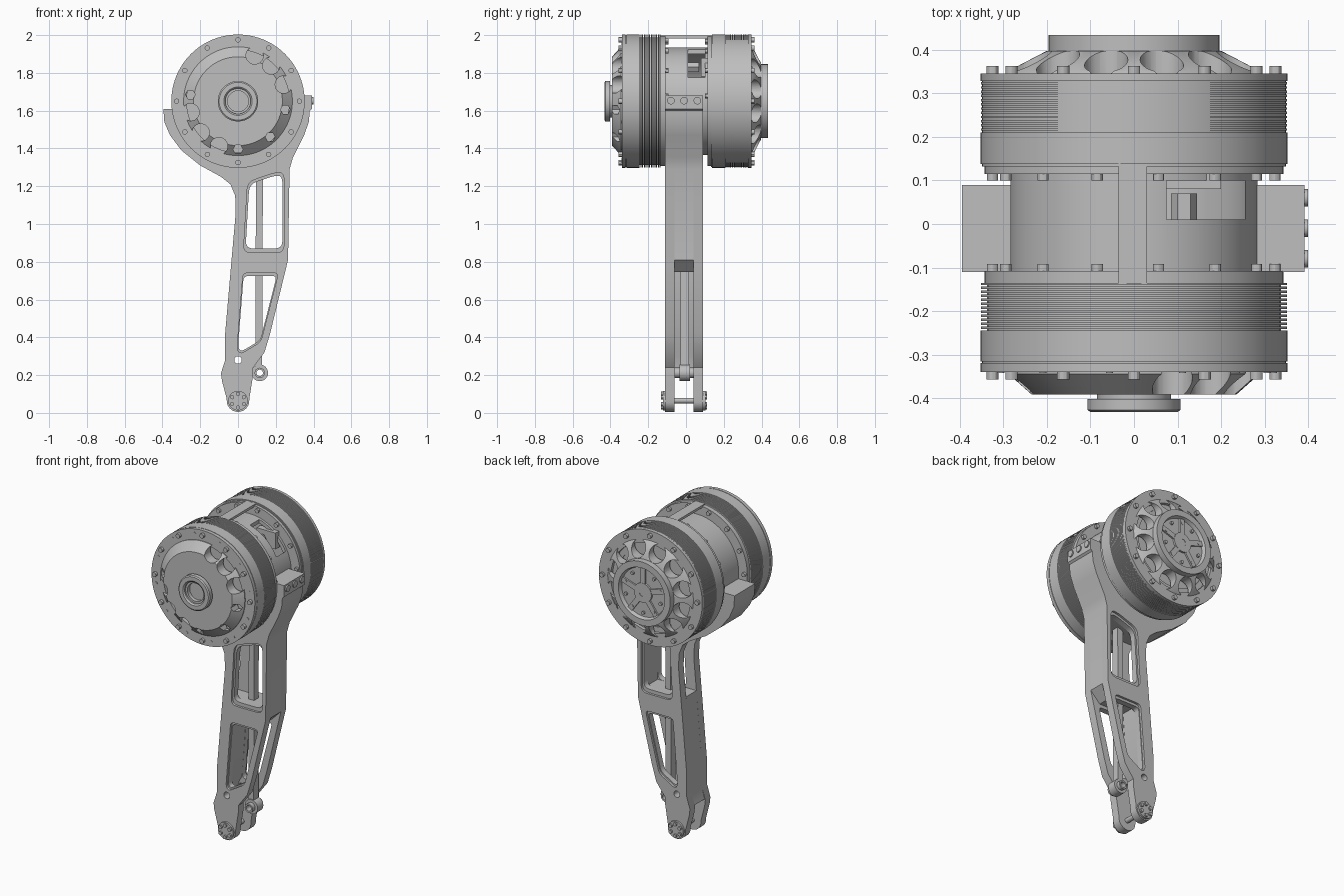
import bpy, bmesh
from math import sin, cos, pi, radians
from mathutils import Vector

cube = bpy.data.objects.get("Cube")
if cube:
    bpy.data.objects.remove(cube)

GREY = (0.52, 0.52, 0.52, 1)
grey = bpy.data.materials.new("machined grey")
grey.use_nodes = True
grey.diffuse_color = GREY
grey.node_tree.nodes["Principled BSDF"].inputs["Base Color"].default_value = GREY

HIP = 1.65          # height of the motor axis
parts = []


def finish(name, bm):
    bmesh.ops.remove_doubles(bm, verts=bm.verts, dist=1e-5)
    bmesh.ops.delete(bm, geom=[e for e in bm.edges if not e.link_faces], context='EDGES')
    bmesh.ops.recalc_face_normals(bm, faces=bm.faces)
    if bm.calc_volume(signed=True) < 0:
        bmesh.ops.reverse_faces(bm, faces=bm.faces)
    mesh = bpy.data.meshes.new(name)
    bm.to_mesh(mesh)
    bm.free()
    mesh.materials.append(grey)
    ob = bpy.data.objects.new(name, mesh)
    bpy.context.collection.objects.link(ob)
    parts.append(ob)
    return ob


def add_lathe(bm, profile, x=0, z=HIP, segs=96):
    """Turn a closed (radius, y) profile about an axis along y."""
    rings = []
    for i in range(segs):
        a = 2 * pi * i / segs
        rings.append([bm.verts.new((x + r * cos(a), y, z + r * sin(a))) for r, y in profile])
    for i, ring in enumerate(rings):
        nxt = rings[(i + 1) % segs]
        for j in range(len(profile)):
            k = (j + 1) % len(profile)
            if profile[j][0] or profile[k][0]:
                bm.faces.new((ring[j], ring[k], nxt[k], nxt[j]))


def lathe(name, profile, x=0, z=HIP, segs=96):
    bm = bmesh.new()
    add_lathe(bm, profile, x, z, segs)
    return finish(name, bm)


def rod(r, y0, y1):
    return [(0, y0), (r, y0), (r, y1), (0, y1)]


def tube(r_in, r_out, y0, y1):
    return [(r_in, y0), (r_out, y0), (r_out, y1), (r_in, y1)]


def circle_of(name, profile, angles, radius, z=HIP, segs=12):
    """Repeat a small turned shape around an axis."""
    bm = bmesh.new()
    for a in angles:
        a = radians(a)
        add_lathe(bm, profile, radius * cos(a), z + radius * sin(a), segs)
    return finish(name, bm)


def prism(name, outline, y0, y1, holes=()):
    """Extrude an (x, z) outline with holes along y."""
    bm = bmesh.new()
    for loop in (outline, *holes):
        verts = [bm.verts.new((x, y0, z)) for x, z in loop]
        for i, v in enumerate(verts):
            bm.edges.new((verts[i - 1], v))
    bmesh.ops.triangle_fill(bm, edges=bm.edges[:], use_beauty=True, normal=(0, -1, 0))
    out = bmesh.ops.extrude_face_region(bm, geom=bm.faces[:])
    bmesh.ops.translate(bm, vec=(0, y1 - y0, 0),
                        verts=[v for v in out["geom"] if isinstance(v, bmesh.types.BMVert)])
    return finish(name, bm)


def box(name, x0, x1, y0, y1, z0, z1):
    return prism(name, [(x0, z0), (x1, z0), (x1, z1), (x0, z1)], y0, y1)


def rounded(outline, r):
    """Replace each corner of an outline with a short curve."""
    pts = [Vector(p) for p in outline]
    result = []
    for i, p in enumerate(pts):
        ends = []
        for q in (pts[i - 1], pts[(i + 1) % len(pts)]):
            d = q - p
            ends.append(p + d.normalized() * min(r, d.length * 0.45))
        for t in (0, 0.25, 0.5, 0.75, 1):
            result.append(tuple(ends[0] * (1 - t) ** 2 + p * 2 * t * (1 - t) + ends[1] * t * t))
    return result


def grown(outline, factor):
    mid = sum((Vector(p) for p in outline), Vector((0, 0))) / len(outline)
    return [tuple(mid + (Vector(p) - mid) * factor) for p in outline]


def arc(x, z, r, angles):
    return [(x + r * cos(radians(a)), z + r * sin(radians(a))) for a in angles]


def cut(ob, *cutters):
    for c in cutters:
        m = ob.modifiers.new("cut", 'BOOLEAN')
        m.object, m.operation, m.solver = c, 'DIFFERENCE', 'EXACT'
        dg = bpy.context.evaluated_depsgraph_get()
        mesh = bpy.data.meshes.new_from_object(ob.evaluated_get(dg))
        ob.modifiers.clear()
        ob.data = mesh
        parts.remove(c)
        bpy.data.objects.remove(c)


# Two finned motors, front and back of the housing
twelve = range(0, 360, 30)


def motor(side, fin0, fin1, ring0, ring1, plate0, plate1):
    fins = [(0.24, fin0)]
    step = (fin1 - fin0) / 12
    for i in range(12):
        y = fin0 + i * step
        fins += [(0.338, y), (0.338, y + step * 0.45), (0.352, y + step * 0.45), (0.352, y + step)]
    lathe(side + "_motor_fins", fins + [(0.24, fin1)])
    lathe(side + "_motor_ring", tube(0.27, 0.353, ring0, ring1))
    lathe(side + "_motor_plate", tube(0.272, 0.353, plate0, plate1))
    lathe(side + "_motor_seam", tube(0.272, 0.349, min(plate1, ring0) - 0.006, max(plate0, ring0) + 0.006))


motor("front", -0.245, -0.135, -0.316, -0.245, -0.34, -0.319)
motor("back", 0.21, 0.326, 0.138, 0.21, 0.328, 0.346)
lathe("front_motor_core", rod(0.275, -0.315, -0.13))
lathe("back_motor_core", rod(0.275, 0.13, 0.32))
circle_of("front_plate_bolts", rod(0.014, -0.357, -0.335), twelve, 0.325)
circle_of("back_plate_bolts", rod(0.014, 0.34, 0.363), twelve, 0.325)
circle_of("front_plate_pins", rod(0.008, -0.342, -0.335), range(10, 360, 30), 0.325)

# Front cover: conical lid with two groups of round openings and a bearing boss
front_cover = lathe("front_cover", [(0, -0.33), (0.288, -0.33), (0.288, -0.345), (0.235, -0.392), (0, -0.392)])
cut(front_cover,
    circle_of("openings", rod(0.046, -0.5, -0.31), [70, 47, 20, 193, 220, 247], 0.258, segs=24),
    circle_of("small_openings", rod(0.026, -0.5, -0.31), [-10, 270, -48, 172], 0.255, segs=6))
lathe("front_boss", [(0.067, -0.38), (0.085, -0.38), (0.085, -0.402), (0.107, -0.402),
                     (0.107, -0.427), (0.1, -0.432), (0.075, -0.432), (0.067, -0.425)])
lathe("front_bearing", tube(0.055, 0.07, -0.415, -0.38))

# Back cover: twelve spokes carrying the output disc
back_cover = lathe("back_cover", [(0.16, 0.336), (0.3, 0.336), (0.288, 0.352), (0.2, 0.398), (0.16, 0.398)])
cut(back_cover, circle_of("openings", rod(0.05, 0.3, 0.5), range(15, 360, 30), 0.247, segs=24))
lathe("output_disc", [(0, 0.36), (0.18, 0.36), (0.18, 0.396), (0.196, 0.396), (0.196, 0.434),
                      (0.158, 0.434), (0.15, 0.412), (0, 0.412)])
for i in range(5):
    a = radians(90 + 72 * i)
    d, n = Vector((cos(a), sin(a))), Vector((-sin(a), cos(a))) * 0.016
    mid = Vector((0, HIP))
    prism("output_arm", [mid + n, mid + d * 0.15 + n, mid + d * 0.15 - n, mid - n], 0.405, 0.422)
lathe("output_hub", tube(0.022, 0.06, 0.405, 0.424), segs=48)
circle_of("output_bolts", rod(0.01, 0.405, 0.424), range(18, 360, 36), 0.125)

# Housing between the motors
for side, y0, y1 in (("front", -0.137, -0.108), ("back", 0.115, 0.14)):
    lathe(side + "_housing_flange", tube(0.25, 0.343, y0, y1))
inner_drum = lathe("inner_drum", tube(0.262, 0.284, -0.115, 0.12))
cut(inner_drum, box("window", 0.075, 0.255, 0.01, 0.1, 1.7, 2.1))
box("top_bridge", -0.036, 0.03, -0.135, 0.138, 1.983, 1.998)
circle_of("front_flange_bolts", rod(0.013, -0.112, -0.092), range(5, 190, 25), 0.325)
circle_of("back_flange_bolts", rod(0.013, 0.1, 0.118), range(5, 190, 25), 0.325)
lathe("inner_terminal", rod(0.03, 0.0, 0.07), x=0.115, z=1.83, segs=6)
box("inner_bracket", 0.07, 0.2, 0.08, 0.12, 1.78, 1.88)

# Leg outline, from the foot up the right side, round the cradle and down the left
inner_arc = arc(0, HIP, 0.28, range(0, -171, -10))
right_edge = [(0.06, 0.075), (0.08, 0.2), (0.08, 0.24), (0.14, 0.32), (0.17, 0.42), (0.265, 0.81), (0.273, 1.29),
              (0.29, 1.35), (0.35, 1.47), (0.375, 1.54), (0.38, 1.6), (0.392, 1.61), (0.392, 1.68), (0.28, 1.68)]
left_edge = [(-0.28, 1.61), (-0.395, 1.61), (-0.39, 1.54), (-0.36, 1.47), (-0.3, 1.39), (-0.2, 1.31), (-0.09, 1.25),
             (-0.04, 1.21), (-0.015, 1.15), (-0.012, 1.06), (-0.035, 0.8), (-0.068, 0.42), (-0.068, 0.28),
             (-0.09, 0.21), (-0.085, 0.17), (-0.06, 0.075)]
outline = right_edge + inner_arc + left_edge + arc(0, 0.065, 0.06, range(190, 351, 16))
upper = [(0.04, 0.87), (0.235, 0.87), (0.235, 1.255), (0.19, 1.255), (0.06, 1.21)]
lower = [(0.03, 0.725), (0.205, 0.725), (0.118, 0.385), (0.018, 0.325), (0.0, 0.345)]
openings = [rounded(upper, 0.04), rounded(lower, 0.025)]
rims = [rounded(grown(upper, 1.1), 0.04), rounded(grown(lower, 1.07), 0.025)]
pin_hole = arc(0, 0.28, 0.02, range(0, 360, 20))

# Two leg plates, each with a stepped rim round its openings
for side, outer, step, inner in (("front", -0.11, -0.096, -0.06), ("back", 0.09, 0.076, 0.04)):
    prism(side + "_leg_rim", outline, outer, step, rims + [pin_hole])
    prism(side + "_leg_plate", outline, step, inner, openings + [pin_hole])

# Core between the plates: cradle, right wall and crossbar, then the lower left wall
prism("leg_core", right_edge[5:] + inner_arc + left_edge[:8] +
      [(0.06, 1.21), (0.19, 1.255), (0.235, 1.255), (0.235, 0.87), (-0.029, 0.87), (-0.038, 0.76),
       (0.03, 0.745), (0.2, 0.745)], -0.06, 0.04)
prism("lower_left_wall", [(-0.038, 0.76), (-0.068, 0.42), (-0.068, 0.28), (-0.085, 0.215), (-0.03, 0.205),
                          (-0.022, 0.3), (0.0, 0.345), (0.03, 0.75)], -0.06, 0.04)

# Lug bolts on the side of the cradle
for y in (-0.08, -0.01, 0.06):
    bolt = lathe("lug_bolt", rod(0.02, -0.012, 0.0), x=0, z=0, segs=16)
    bolt.rotation_euler = (0, 0, pi / 2)
    bolt.location = (0.388, y, 1.653)

# Push rod with its eye
prism("push_rod", [(0.092, 0.24), (0.128, 0.24), (0.132, 1.3), (0.095, 1.3)], -0.03, 0.015)
lathe("push_rod_eye", tube(0.018, 0.044, -0.035, 0.02), x=0.115, z=0.212, segs=32)
lathe("push_rod_bushing", tube(0.017, 0.027, -0.06, 0.042), x=0.115, z=0.212, segs=24)

# Foot axle, caps and bolts
lathe("foot_axle", rod(0.015, -0.12, 0.1), z=0.065, segs=24)
for side, y0, y1 in (("front", -0.122, -0.1), ("back", 0.08, 0.102)):
    lathe(side + "_foot_cap", rod(0.052, y0, y1), z=0.065, segs=32)
    circle_of(side + "_foot_bolts", rod(0.011, y0 - 0.01, y1 + 0.01), range(30, 390, 60), 0.036, z=0.065)

bpy.ops.object.select_all(action='DESELECT')
for ob in parts:
    ob.select_set(True)
bpy.context.view_layer.objects.active = inner_drum
bpy.ops.object.shade_smooth_by_angle(angle=radians(30))
